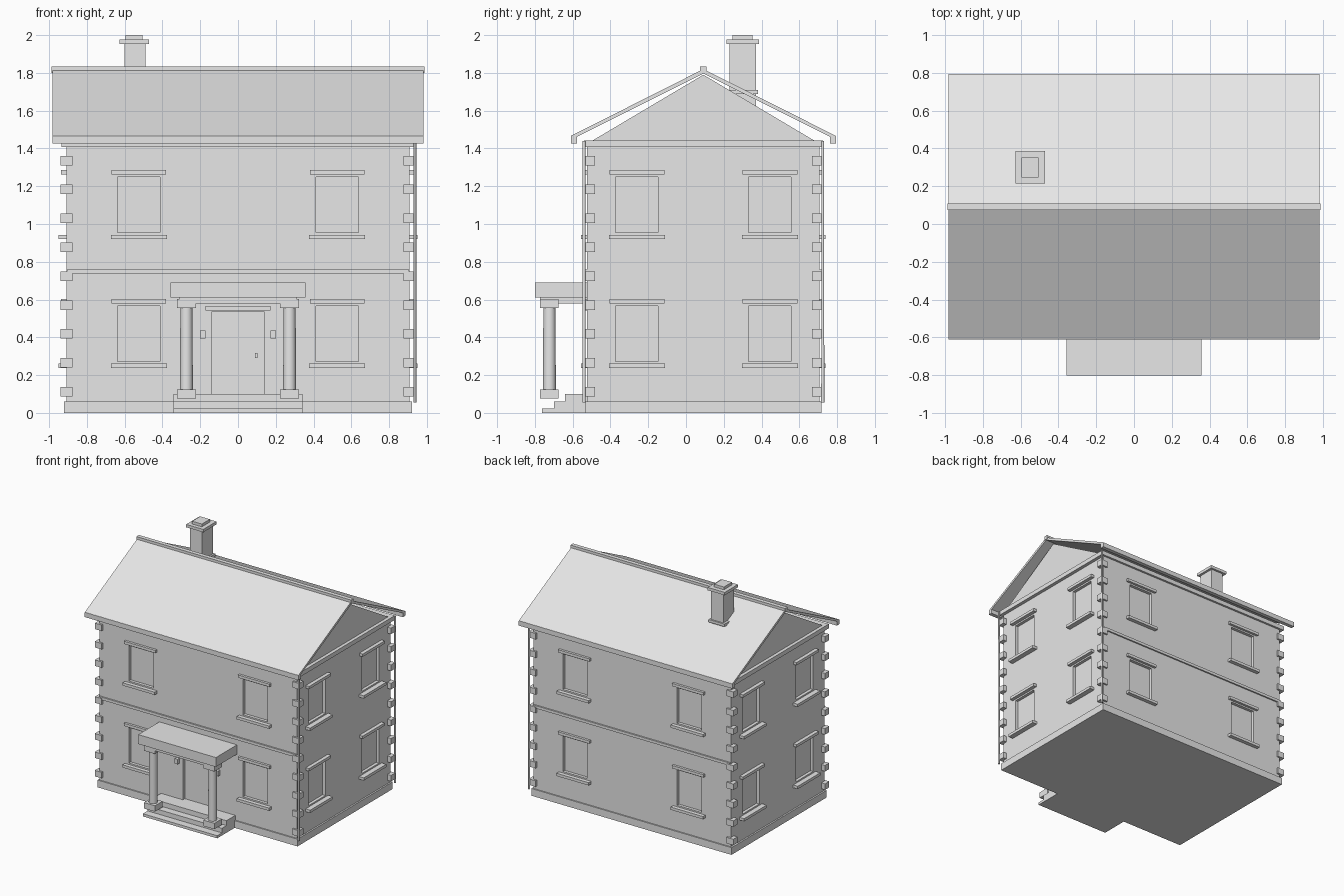
import bpy
import bmesh
from mathutils import Matrix, Vector

if "Cube" in bpy.data.objects:
    bpy.data.objects.remove(bpy.data.objects["Cube"])

stone = bpy.data.materials.new("light_grey")
stone.use_nodes = True
GREY = (0.8, 0.8, 0.8, 1)
stone.diffuse_color = GREY
next(n for n in stone.node_tree.nodes if n.type == 'BSDF_PRINCIPLED').inputs["Base Color"].default_value = GREY


def make(name, bm):
    bmesh.ops.recalc_face_normals(bm, faces=bm.faces)
    mesh = bpy.data.meshes.new(name)
    bm.to_mesh(mesh)
    bm.free()
    mesh.materials.append(stone)
    ob = bpy.data.objects.new(name, mesh)
    bpy.context.collection.objects.link(ob)
    return ob


def add_box(bm, x, y, z):
    centre = Vector([(r[0] + r[1]) / 2 for r in (x, y, z)])
    size = [abs(r[1] - r[0]) for r in (x, y, z)]
    bmesh.ops.create_cube(bm, size=1, matrix=Matrix.Translation(centre) @ Matrix.Diagonal((*size, 1)))


def boxes(name, *specs):
    bm = bmesh.new()
    for spec in specs:
        add_box(bm, *spec)
    return make(name, bm)


def prism(name, profile, x0, x1):
    # Profile of (y, z) points swept along x
    bm = bmesh.new()
    face = bm.faces.new([bm.verts.new((x0, y, z)) for y, z in profile])
    out = bmesh.ops.extrude_face_region(bm, geom=[face])
    bmesh.ops.translate(bm, vec=(x1 - x0, 0, 0), verts=[v for v in out["geom"] if isinstance(v, bmesh.types.BMVert)])
    return make(name, bm)


def tube(name, x, y, z, r, sides):
    bm = bmesh.new()
    bmesh.ops.create_cone(bm, cap_ends=True, segments=sides, radius1=r, radius2=r * 0.95, depth=z[1] - z[0],
                          matrix=Matrix.Translation((x, y, sum(z) / 2)))
    ob = make(name, bm)
    bpy.ops.object.select_all(action='DESELECT')
    ob.select_set(True)
    bpy.context.view_layer.objects.active = ob
    bpy.ops.object.shade_smooth_by_angle()
    return ob


MID = 0.092           # depth of the ridge line
HX, HY = 0.907, 0.615  # half size of the walls
FRONT, BACK = MID - HY, MID + HY


def on_wall(side, u, z, out):
    # Box ranges for a piece on a wall; out is (inner, outer) distance from the wall face
    if side in ("front", "back"):
        s = -1 if side == "front" else 1
        return (u, sorted(MID + s * (HY + o) for o in out), z)
    s = -1 if side == "left" else 1
    return (sorted(s * (HX + o) for o in out), u, z)


# Body of the house
boxes("plinth", ((-0.92, 0.92), (MID - 0.625, MID + 0.625), (0, 0.06)))
walls = boxes("walls", ((-HX, HX), (FRONT, BACK), (0.06, 1.43)))
boxes("cornice", ((-0.935, 0.935), (MID - 0.632, MID + 0.632), (1.407, 1.443)))
boxes("belt_course", *[on_wall(s, (-0.905, 0.905), (0.737, 0.76), (-0.01, 0.012)) for s in ("front", "back")])

# Windows: openings, lintels and sills on all four sides
cuts, lintels, sills = [], [], []
for side in ("front", "back", "left", "right"):
    long_side = side in ("front", "back")
    for c in (-0.525, 0.525) if long_side else (MID - 0.352, MID + 0.352):
        reach = 0.02 if long_side else 0.03
        for z in (0.273, 0.955):
            cuts.append(on_wall(side, (c - 0.112, c + 0.112), (z, z + 0.294), (-0.025, 0.05)))
            lintels.append(on_wall(side, (c - 0.145, c + 0.145), (z + 0.307, z + 0.33), (-0.01, reach)))
            sills.append(on_wall(side, (c - 0.148, c + 0.148), (z - 0.035, z - 0.012), (-0.01, reach + 0.012)))
cuts.append(on_wall("front", (-0.14, 0.14), (0.1, 0.535), (-0.025, 0.05)))
boxes("window_lintels", *lintels)
boxes("window_sills", *sills)

cutter = boxes("opening_cutter", *cuts)
mod = walls.modifiers.new("openings", 'BOOLEAN')
mod.operation, mod.solver, mod.object = 'DIFFERENCE', 'EXACT', cutter
bpy.context.view_layer.objects.active = walls
bpy.ops.object.modifier_apply(modifier=mod.name)
bpy.data.objects.remove(cutter)

# Corner stones
quoins = []
for sx in (-1, 1):
    for sy in (-1, 1):
        for i in range(9):
            z = 0.112 + 0.153 * i
            quoins.append((sorted((sx * 0.877, sx * 0.94)),
                           sorted((MID + sy * 0.575, MID + sy * 0.63)), (z - 0.025, z + 0.025)))
boxes("corner_stones", *quoins)

# Drain pipes beside the corners
for name, s in (("front_drain_pipe", -1), ("back_drain_pipe", 1)):
    tube(name, 0.937, MID + s * 0.632, (0.055, 1.44), 0.008, 12)

# Gable and roof
prism("gable", [(MID - 0.585, 1.443), (MID + 0.585, 1.443), (MID, 1.79)], -HX, HX)
for name, s in (("front", -1), ("back", 1)):
    prism(name + "_roof_slope", [(MID, 1.82), (MID + s * 0.7, 1.467), (MID + s * 0.7, 1.447), (MID, 1.797)],
          -0.982, 0.982)
    boxes(name + "_gutter", ((-0.982, 0.982), sorted((MID + s * 0.67, MID + s * 0.702)), (1.427, 1.466)))
boxes("ridge_cap", ((-0.987, 0.987), (MID - 0.017, MID + 0.017), (1.8, 1.833)))

# Chimney
boxes("chimney",
      ((-0.602, -0.49), (0.23, 0.37), (1.62, 1.96)),
      ((-0.627, -0.47), (0.215, 0.387), (1.953, 1.977)),
      ((-0.595, -0.505), (0.247, 0.352), (1.97, 2.0)))
boxes("chimney_flashing", ((-0.622, -0.475), (0.21, 0.382), (1.688, 1.71)))

# Door
boxes("door_lintel", on_wall("front", (-0.172, 0.172), (0.543, 0.567), (-0.01, 0.02)))
boxes("door_handle", on_wall("front", (0.09, 0.102), (0.29, 0.318), (-0.03, -0.01)))
boxes("wall_lamps", *[on_wall("front", sorted((s * 0.172, s * 0.2)), (0.395, 0.437), (-0.01, 0.025)) for s in (-1, 1)])

# Porch
prism("steps", [(FRONT, 0), (-0.762, 0), (-0.762, 0.022), (-0.7, 0.022), (-0.7, 0.06),
                (-0.64, 0.06), (-0.64, 0.1), (FRONT, 0.1)], -0.342, 0.342)
boxes("porch_canopy", ((-0.357, 0.357), (-0.8, FRONT), (0.612, 0.69)))
boxes("porch_beam", ((-0.31, 0.31), (-0.772, FRONT), (0.58, 0.613)))
for name, s in (("right", -1), ("left", 1)):
    x = s * 0.273
    tube(name + "_column", x, -0.723, (0.1, 0.57), 0.034, 32)
    block = ((x - 0.051, x + 0.051), (-0.773, -0.674))
    boxes(name + "_column_base", (*block, (0.075, 0.124)))
    boxes(name + "_column_capital", (*block, (0.555, 0.602)))
